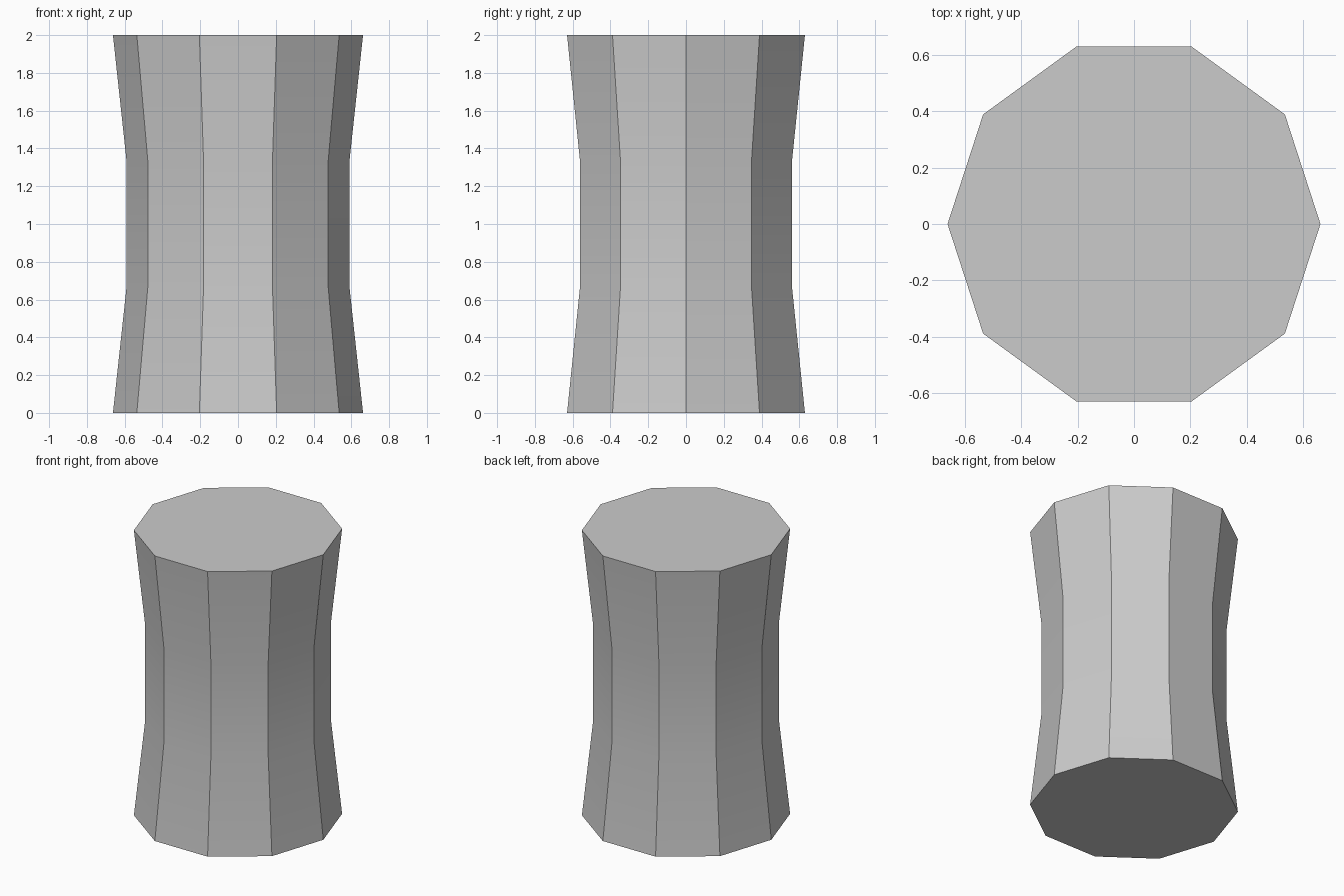
import bpy
import bmesh
from math import cos, sin, radians, tau

default = bpy.data.objects.get("Cube")
if default:
    bpy.data.objects.remove(default, do_unlink=True)

SIDES = 10
PROFILE = [(0.662, 0.0), (0.59, 0.667), (0.59, 1.333), (0.662, 2.0)]  # radius, height

# Single plain grey
grey = bpy.data.materials.new("plain_grey")
grey.use_nodes = True
colour = (0.6, 0.6, 0.6, 1.0)
grey.diffuse_color = colour
grey.node_tree.nodes["Principled BSDF"].inputs["Base Color"].default_value = colour

# Waisted ten-sided column: stacked rings joined by quads, capped at both ends
bm = bmesh.new()
rings = [[bm.verts.new((r * cos(tau * i / SIDES), r * sin(tau * i / SIDES), z))
          for i in range(SIDES)] for r, z in PROFILE]
for low, high in zip(rings, rings[1:]):
    for i in range(SIDES):
        j = (i + 1) % SIDES
        bm.faces.new((low[i], low[j], high[j], high[i]))
bm.faces.new(rings[0][::-1])
bm.faces.new(rings[-1])

mesh = bpy.data.meshes.new("waisted_column")
bm.to_mesh(mesh)
bm.free()
mesh.materials.append(grey)
column = bpy.data.objects.new("waisted_column", mesh)
bpy.context.collection.objects.link(column)

# Soft bends along the height, crisp edges between the sides
bpy.ops.object.select_all(action='DESELECT')
column.select_set(True)
bpy.context.view_layer.objects.active = column
bpy.ops.object.shade_smooth_by_angle(angle=radians(30))
